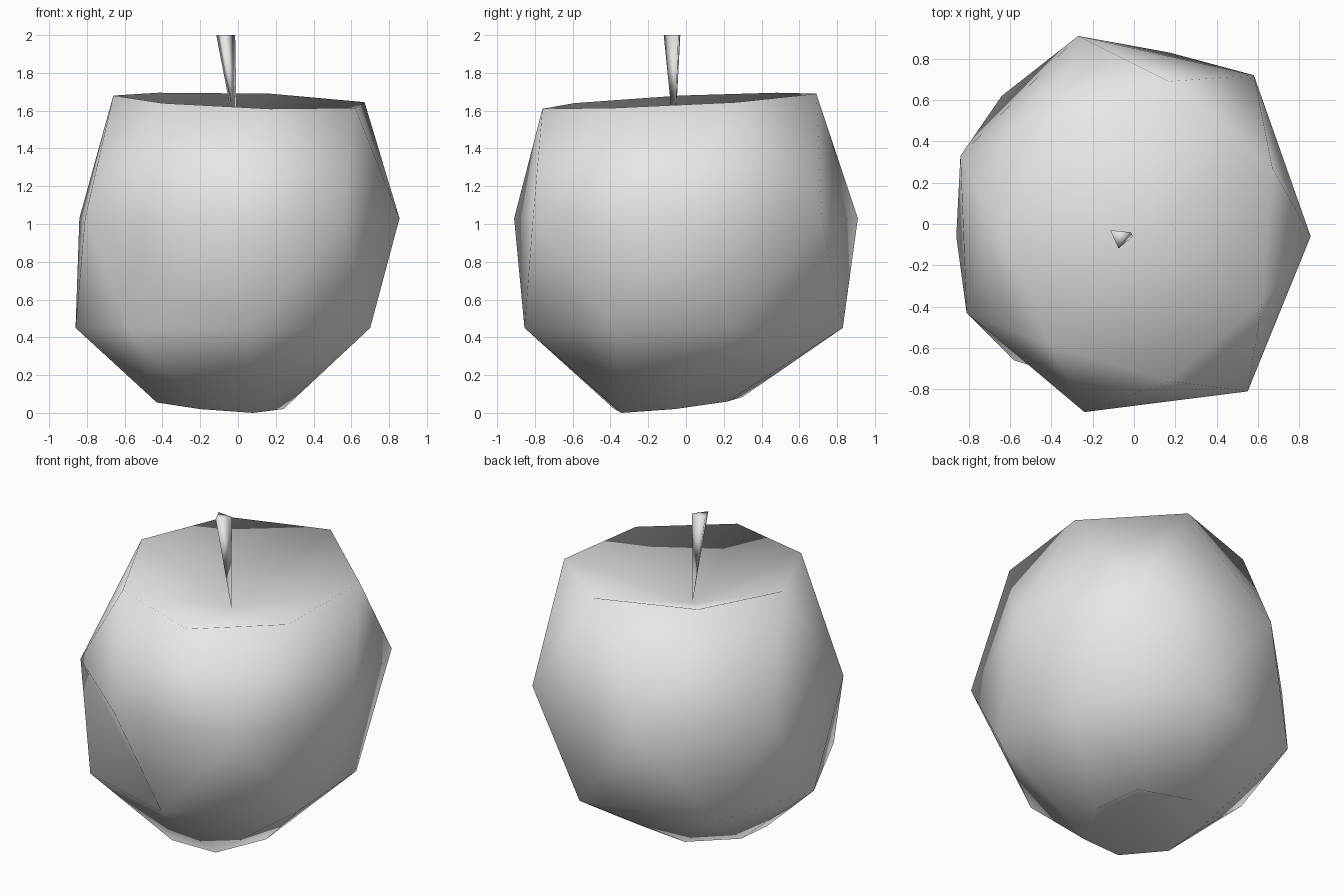
import bpy
import bmesh

if "Cube" in bpy.data.objects:
    bpy.data.objects.remove(bpy.data.objects["Cube"])

grey = bpy.data.materials.new("light_grey")
grey.diffuse_color = (0.8, 0.8, 0.8, 1)
grey.use_nodes = True
grey.node_tree.nodes["Principled BSDF"].inputs["Base Color"].default_value = grey.diffuse_color


def finish(bm, name):
    bmesh.ops.recalc_face_normals(bm, faces=bm.faces)
    me = bpy.data.meshes.new(name)
    bm.to_mesh(me)
    bm.free()
    me.materials.append(grey)
    me.shade_smooth()
    bpy.context.collection.objects.link(bpy.data.objects.new(name, me))


def fan(bm, ring, tip):
    v = bm.verts.new(tip)
    for i, a in enumerate(ring):
        bm.faces.new((a, ring[(i + 1) % len(ring)], v))


def zigzag(bm, a, b, dent=None):
    """Triangle band; b[i] lies half a step after a[i]. dent: step with the other diagonal."""
    n = len(a)
    for i in range(n):
        j, k = (i + 1) % n, (i + 2) % n
        if i == dent:
            bm.faces.new((a[i], a[j], b[j]))
            bm.faces.new((a[i], b[j], b[i]))
            bm.faces.new((a[j], a[k], b[j]))
            continue
        if dent is None or i != dent + 1:
            bm.faces.new((a[i], a[j], b[i]))
        bm.faces.new((a[j], b[j], b[i]))


# Fruit body: seven-sided rings, each turned half a step from the next
base = [(.24, -.06, .02), (.16, .22, .06), (-.20, .30, .085), (-.43, .06, .075),
        (-.43, -.20, .055), (-.20, -.38, .02), (.08, -.34, 0)]
lower = [(x, y, .45) for x, y in ((.66, .25), (.17, .83), (-.64, .62), (-.86, -.06),
                                  (-.58, -.66), (.06, -.855), (.70, -.38))]
middle = [(x, y, 1.03) for x, y in ((.855, -.06), (.58, .72), (-.27, .91), (-.84, .33),
                                    (-.81, -.43), (-.24, -.91), (.55, -.81))]
rim = [(.67, .27, 1.645), (.17, .69, 1.69), (-.42, .48, 1.695), (-.66, -.03, 1.68),
       (-.40, -.59, 1.64), (.17, -.76, 1.61), (.62, -.38, 1.615)]

bm = bmesh.new()
base, lower, middle, rim = [[bm.verts.new(p) for p in r] for r in (base, lower, middle, rim)]
zigzag(bm, base, lower)
zigzag(bm, middle, lower, dent=4)   # folded facet at the front left
zigzag(bm, middle, rim)
fan(bm, rim, (-.01, -.05, 1.42))    # top hollow
fan(bm, base, (-.08, -.04, .2))     # bottom hollow
finish(bm, "fruit_body")

# Stem: three-sided spike, wide end up
bm = bmesh.new()
top = [bm.verts.new(p) for p in ((-.115, -.03, 2), (-.015, -.04, 2), (-.075, -.118, 2))]
bm.faces.new(top)
fan(bm, top, (-.005, -.06, 1.43))
finish(bm, "stem")
